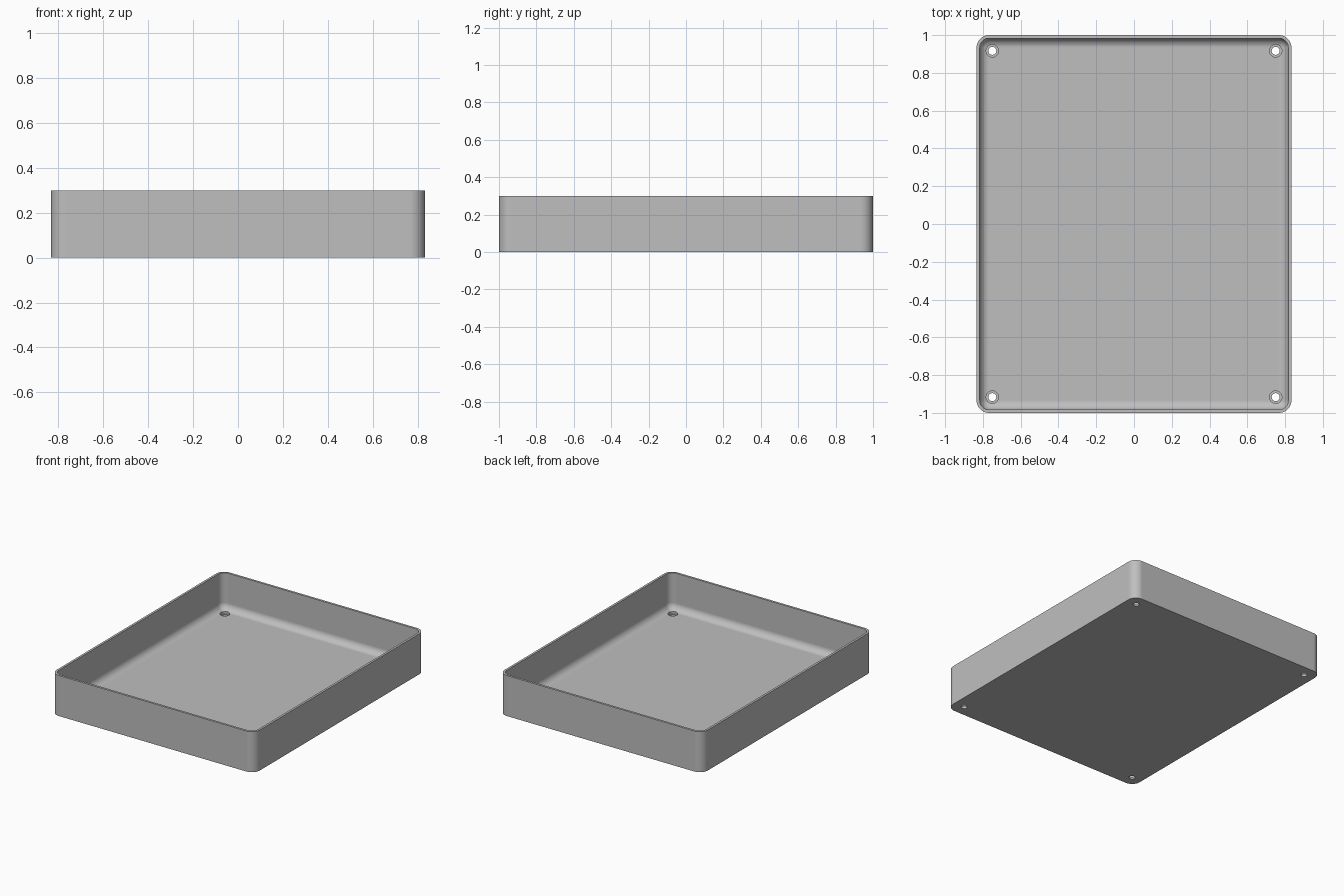
import bpy
import bmesh
from math import sin, cos, pi, radians

cube = bpy.data.objects.get("Cube")
if cube:
    bpy.data.objects.remove(cube, do_unlink=True)

# Overall sizes
U = 1 / 60
HALF_X, HALF_Y, HEIGHT = 50 * U, 60 * U, 18 * U
WALL, FLOOR, CORNER, FILLET = U, 0.03, 4 * U, 3 * U
STEPS = 10

grey = bpy.data.materials.new("grey plastic")
grey.use_nodes = True
colour = (0.52, 0.52, 0.52, 1)
grey.diffuse_color = colour
grey.node_tree.nodes["Principled BSDF"].inputs["Base Color"].default_value = colour


def rounded_ring(bm, inset, z):
    """Loop of vertices around a rounded rectangle, inset from the outside."""
    r = max(CORNER - inset, 0)
    cx, cy = HALF_X - inset - r, HALF_Y - inset - r
    ring = []
    for q, (sx, sy) in enumerate(((1, 1), (-1, 1), (-1, -1), (1, -1))):
        for i in range(STEPS + 1):
            a = (q + i / STEPS) * pi / 2
            ring.append(bm.verts.new((sx * cx + r * cos(a), sy * cy + r * sin(a), z)))
    return ring


def bridge(bm, a, b):
    for i in range(len(a)):
        j = (i + 1) % len(a)
        bm.faces.new((a[i], a[j], b[j], b[i]))


# Tray shell: outside wall, rim, inside wall, floor fillet
bm = bmesh.new()
profile = [(0, 0), (0, HEIGHT), (WALL, HEIGHT)]
for i in range(STEPS + 1):
    t = i / STEPS * pi / 2
    profile.append((WALL + FILLET * (1 - cos(t)), FLOOR + FILLET * (1 - sin(t))))
rings = [rounded_ring(bm, inset, z) for inset, z in profile]
for a, b in zip(rings, rings[1:]):
    bridge(bm, a, b)
bm.faces.new(rings[0][::-1])
bm.faces.new(rings[-1])
bmesh.ops.remove_doubles(bm, verts=bm.verts, dist=1e-5)
bmesh.ops.recalc_face_normals(bm, faces=bm.faces)
mesh = bpy.data.meshes.new("tray")
bm.to_mesh(mesh)
bm.free()
mesh.materials.append(grey)
tray = bpy.data.objects.new("tray", mesh)
bpy.context.collection.objects.link(tray)
bpy.context.view_layer.objects.active = tray
tray.select_set(True)


def drill(x, y, radius, bottom, top):
    """Cut a round hole out of the tray."""
    bpy.ops.mesh.primitive_cylinder_add(vertices=32, radius=radius, depth=top - bottom,
                                        location=(x, y, (top + bottom) / 2))
    cutter = bpy.context.object
    cutter.name = "hole_cutter"
    cutter.hide_render = True
    cutter.data.materials.append(grey)
    bpy.ops.object.select_all(action="DESELECT")
    bpy.context.view_layer.objects.active = tray
    tray.select_set(True)
    cut = tray.modifiers.new("hole", "BOOLEAN")
    cut.operation, cut.solver, cut.object = "DIFFERENCE", "EXACT", cutter
    bpy.ops.object.modifier_apply(modifier=cut.name)
    bpy.data.objects.remove(cutter, do_unlink=True)


# Screw holes with a recess for the screw head
for sx in (-1, 1):
    for sy in (-1, 1):
        x, y = sx * 45 * U, sy * 55 * U
        drill(x, y, 0.033, FLOOR / 2, 0.15)
        drill(x, y, 0.021, -0.05, 0.1)

# Smooth corners and fillet, flat walls
bpy.ops.object.shade_smooth_by_angle(angle=radians(30))
weighted = tray.modifiers.new("flat walls", "WEIGHTED_NORMAL")
weighted.keep_sharp = True
